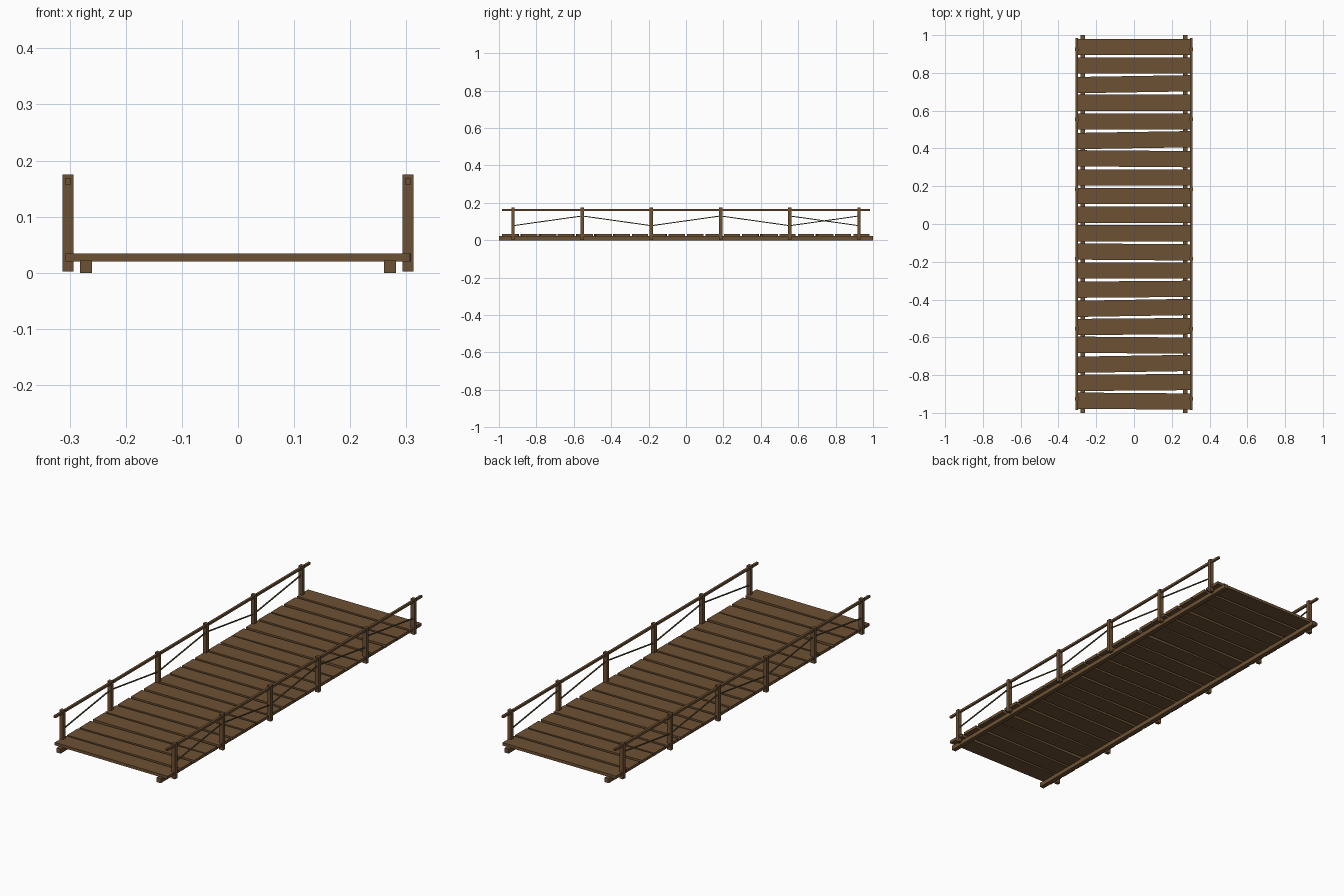
import bpy
import math

cube = bpy.data.objects.get("Cube")
if cube:
    bpy.data.objects.remove(cube, do_unlink=True)


def material(name, color):
    mat = bpy.data.materials.new(name)
    mat.use_nodes = True
    mat.diffuse_color = (*color, 1)
    mat.node_tree.nodes["Principled BSDF"].inputs["Base Color"].default_value = (*color, 1)
    return mat


WOOD = material("brown_wood", (0.155, 0.083, 0.034))
ROPE = material("olive_rope", (0.125, 0.098, 0.045))


def box(name, center, size, rotation=(0, 0, 0), mat=WOOD):
    """Add a flat-shaded box."""
    bpy.ops.mesh.primitive_cube_add(size=1, location=center, rotation=rotation)
    obj = bpy.context.object
    obj.name = name
    obj.scale = size
    obj.data.materials.append(mat)


def brace(name, x, y0, z0, y1, z1):
    """Add a thin slanted rope between two points on one side."""
    length = math.hypot(y1 - y0, z1 - z0)
    angle = math.atan2(z1 - z0, y1 - y0)
    center = (x, (y0 + y1) / 2, (z0 + z1) / 2)
    box(name, center, (0.005, length, 0.005), (angle, 0, 0), ROPE)


# Deck planks, back to front, each laid slightly crooked
TILTS = [0, 0, 2, 0, 0, 2, -1, 0, 0, 0, 0, -1, 0, 1, 2, 1, -1, 2, 1, -1]
PITCH = 0.0987
for i, tilt in enumerate(TILTS):
    y = PITCH * (9.5 - i)
    box(f"plank_{i + 1}", (0, y, 0.027), (0.614, 0.086, 0.014), (0, 0, tilt * 0.008))

# Beams, posts, handrails and rope braces on both sides
POST_YS = [-0.925 + 0.37 * k for k in range(6)]
LOW, HIGH = 0.078, 0.13
for side, sign in (("left", 1), ("right", -1)):
    x = sign * 0.303
    box(f"{side}_beam", (sign * 0.271, 0, 0.011), (0.022, 2.0, 0.022))
    box(f"{side}_handrail", (x, 0, 0.163), (0.011, 1.97, 0.011))
    for k, y in enumerate(POST_YS):
        box(f"{side}_post_{k + 1}", (x, y, 0.0885), (0.02, 0.018, 0.173))
    for k in range(5):
        # The last brace on the left slopes the other way
        rising = k % 2 == 0 and not (k == 4 and side == "left")
        z0, z1 = (LOW, HIGH) if rising else (HIGH, LOW)
        brace(f"{side}_brace_{k + 1}", x, POST_YS[k], z0, POST_YS[k + 1], z1)
